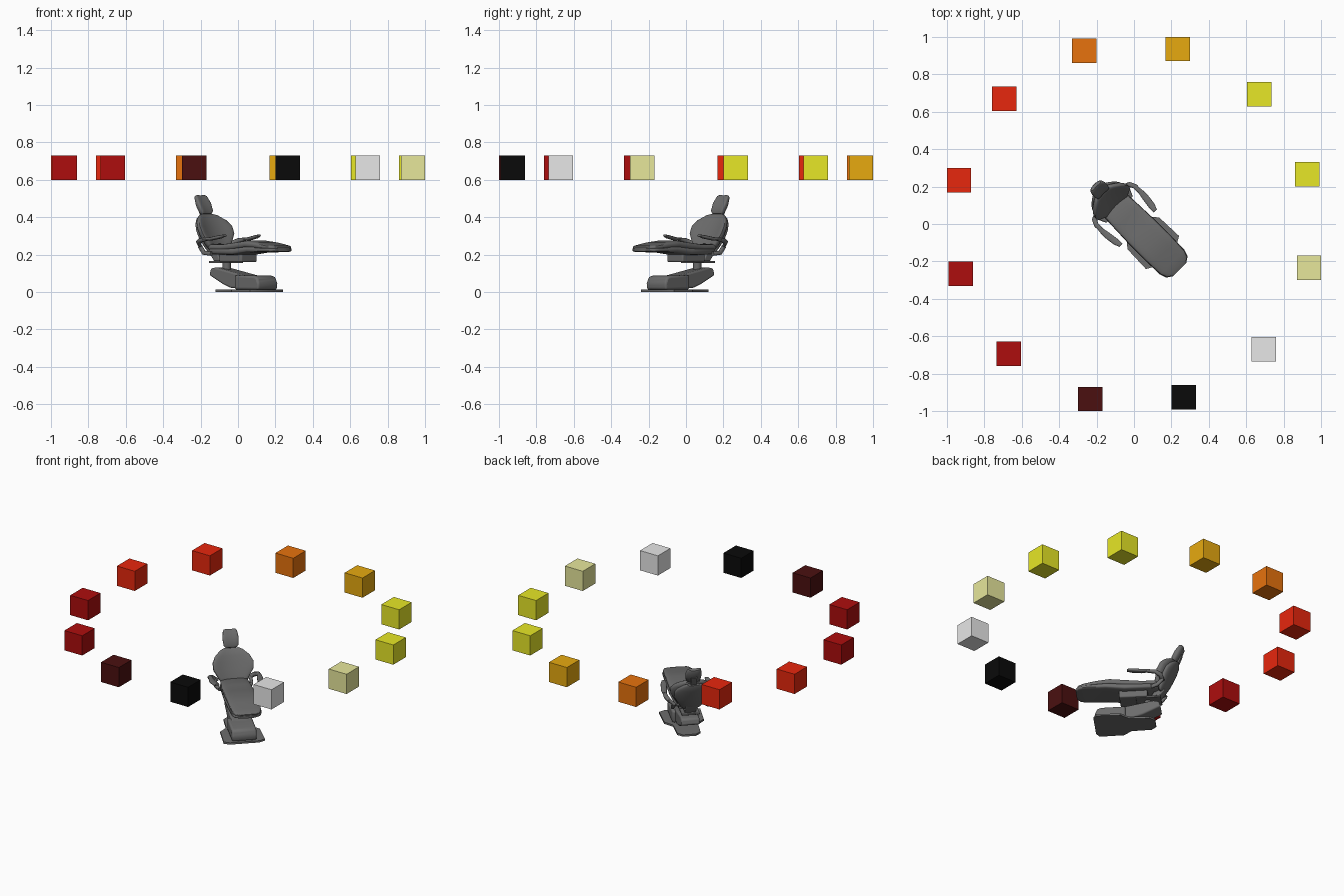
import bpy, bmesh, math
from mathutils import Matrix, Vector

if "Cube" in bpy.data.objects:
    bpy.data.objects.remove(bpy.data.objects["Cube"], do_unlink=True)

# The chair is built facing +x and then turned to face the front corner
TURN = Matrix.Rotation(math.radians(-45), 4, 'Z')


def material(name, r, g, b):
    m = bpy.data.materials.new(name)
    m.use_nodes = True
    m.diffuse_color = (r, g, b, 1)
    m.node_tree.nodes["Principled BSDF"].inputs["Base Color"].default_value = (r, g, b, 1)
    return m


GREY = material("chair_grey", 0.15, 0.15, 0.15)
YELLOW = material("yellow", 0.8, 0.8, 0.02)
RED = material("red", 0.8, 0.02, 0.004)
DARK_RED = material("dark_red", 0.42, 0.004, 0.004)
RING = [material("black", 0.003, 0.003, 0.003),
        material("light_grey", 0.8, 0.8, 0.8),
        material("pale_yellow", 0.8, 0.8, 0.33),
        YELLOW, YELLOW,
        material("amber", 0.8, 0.4, 0.005),
        material("orange", 0.8, 0.17, 0.004),
        RED, RED, DARK_RED, DARK_RED,
        material("maroon", 0.07, 0.005, 0.005)]


def finish(name, bm, mat, bevel=0.0, turn=True):
    bmesh.ops.recalc_face_normals(bm, faces=bm.faces)
    if turn:
        bm.transform(TURN)
    mesh = bpy.data.meshes.new(name)
    bm.to_mesh(mesh)
    bm.free()
    mesh.materials.append(mat)
    ob = bpy.data.objects.new(name, mesh)
    bpy.context.collection.objects.link(ob)
    if bevel:
        mod = ob.modifiers.new("soft_edges", 'BEVEL')
        mod.width, mod.segments = bevel, 3
    if turn:
        bpy.ops.object.select_all(action='DESELECT')
        ob.select_set(True)
        bpy.context.view_layer.objects.active = ob
        bpy.ops.object.shade_smooth_by_angle(angle=math.radians(40))
    return ob


def box(name, center, size, mat=GREY, bevel=0.0, turn=True):
    bm = bmesh.new()
    bmesh.ops.create_cube(bm, size=1)
    bm.transform(Matrix.Translation(center) @ Matrix.Diagonal((*size, 1)))
    return finish(name, bm, mat, bevel, turn)


def prism(name, points, low, high, upright=False, bevel=0.0):
    """Extrude an outline: along y when upright, otherwise along z."""
    bm = bmesh.new()
    rings = [[bm.verts.new((a, h, b) if upright else (a, b, h)) for a, b in points]
             for h in (low, high)]
    bm.faces.new(rings[0])
    bm.faces.new(rings[1])
    n = len(points)
    for i in range(n):
        j = (i + 1) % n
        bm.faces.new((rings[0][i], rings[0][j], rings[1][j], rings[1][i]))
    return finish(name, bm, GREY, bevel)


def cushion(name, stations, bow=0.0, side=0.0, power=0.45, count=28):
    """Loft rounded sections (x, z, half width, half thickness, y) along a side path."""
    bm, rings = bmesh.new(), []
    for k, (x, z, w, t, y) in enumerate(stations):
        a, b = stations[max(k - 1, 0)], stations[min(k + 1, len(stations) - 1)]
        d = Vector((b[0] - a[0], b[1] - a[1])).normalized()
        ring = []
        for i in range(count):
            ang = 2 * math.pi * i / count
            c, s = math.cos(ang), math.sin(ang)
            v = w * math.copysign(abs(c) ** power, c)
            h = t * math.copysign(abs(s) ** power, s) + bow * v * v
            ring.append(bm.verts.new((x - d.y * h, v + y * side, z + d.x * h)))
        rings.append(ring)
    for r, q in zip(rings, rings[1:]):
        for i in range(count):
            j = (i + 1) % count
            bm.faces.new((r[i], r[j], q[j], q[i]))
    bm.faces.new(rings[0])
    bm.faces.new(rings[-1])
    return finish(name, bm, GREY)


def post(name, x, y, low, high, radius):
    bm = bmesh.new()
    bmesh.ops.create_cone(bm, cap_ends=True, segments=20, radius1=radius, radius2=radius,
                          depth=high - low,
                          matrix=Matrix.Translation((x, y, (low + high) / 2)))
    return finish(name, bm, GREY)


# Ring of coloured cubes
for k, mat in enumerate(RING):
    a = math.radians(30 * k - 74)
    box(f"ring_cube_{k + 1}", (0.964 * math.cos(a), 0.964 * math.sin(a), 0.665),
        (0.13, 0.13, 0.13), mat, turn=False)

# Floor plate, wide at the front and narrow at the rear
half = [(0.235, 0.09), (0.216, 0.125), (0.07, 0.12), (0.02, 0.075), (-0.1, 0.07), (-0.13, 0.04)]
prism("floor_plate", half + [(x, -y) for x, y in reversed(half)], 0, 0.012)

# Base housing and sloping lift arm
prism("base_housing", [(0.045, 0.012), (0.225, 0.012), (0.23, 0.045), (0.215, 0.08),
                       (0.19, 0.087), (0.045, 0.09)], -0.075, 0.075, True, 0.012)
prism("lift_arm", [(-0.165, 0.09), (-0.155, 0.125), (-0.12, 0.132), (0.12, 0.085),
                   (0.12, 0.02), (0.0, 0.02), (-0.06, 0.04)], -0.056, 0.056, True, 0.01)

# Seat support
post("lift_post", -0.085, 0, 0.11, 0.17, 0.022)
box("support_plate", (-0.09, 0, 0.16), (0.15, 0.11, 0.012), bevel=0.003)
box("seat_carrier", (0.0, 0, 0.187), (0.17, 0.12, 0.055), bevel=0.008)

# Seat shell with upholstery on top
cushion("seat_shell", [(-0.15, 0.222, 0.07, 0.012, 0), (-0.13, 0.218, 0.088, 0.018, 0),
                       (0.05, 0.217, 0.095, 0.02, 0), (0.16, 0.228, 0.096, 0.018, 0),
                       (0.29, 0.226, 0.093, 0.013, 0), (0.325, 0.225, 0.08, 0.011, 0),
                       (0.345, 0.225, 0.05, 0.008, 0)])
cushion("seat_cushion", [(-0.155, 0.24, 0.065, 0.01, 0), (-0.14, 0.24, 0.083, 0.018, 0),
                         (-0.05, 0.238, 0.09, 0.018, 0), (0.05, 0.246, 0.093, 0.02, 0),
                         (0.14, 0.256, 0.094, 0.02, 0), (0.22, 0.25, 0.092, 0.017, 0),
                         (0.29, 0.241, 0.089, 0.013, 0), (0.325, 0.237, 0.076, 0.011, 0),
                         (0.342, 0.235, 0.048, 0.006, 0)])

# Wrapped backrest, with a hard shell behind
back = [(-0.242, 0.412, 0.045, 0.01, 0), (-0.237, 0.402, 0.068, 0.017, 0),
        (-0.222, 0.37, 0.105, 0.022, 0), (-0.205, 0.335, 0.124, 0.024, 0),
        (-0.185, 0.295, 0.122, 0.025, 0), (-0.163, 0.255, 0.095, 0.024, 0),
        (-0.145, 0.225, 0.075, 0.018, 0), (-0.14, 0.215, 0.06, 0.01, 0)]
cushion("backrest", back, bow=2.2, power=0.6)
cushion("backrest_shell", [(x - 0.022, z - 0.012, w * 0.85, t * 0.7, 0)
                           for x, z, w, t, _ in back], bow=2.2, power=0.6)
prism("back_bracket", [(-0.2, 0.27), (-0.175, 0.28), (-0.12, 0.2), (-0.1, 0.165),
                       (-0.15, 0.165), (-0.185, 0.21)], -0.035, 0.035, True, 0.006)

# Headrest and its stalk
cushion("headrest", [(-0.292, 0.513, 0.034, 0.009, 0), (-0.288, 0.505, 0.042, 0.015, 0),
                     (-0.268, 0.465, 0.049, 0.02, 0), (-0.246, 0.425, 0.044, 0.019, 0),
                     (-0.24, 0.414, 0.034, 0.01, 0)], bow=4, power=0.6)
cushion("headrest_stalk", [(-0.285, 0.46, 0.018, 0.006, 0), (-0.27, 0.42, 0.018, 0.006, 0),
                           (-0.245, 0.37, 0.018, 0.006, 0)])

# Armrests with curved supports on each side
for label, s in (("left", 1), ("right", -1)):
    cushion(label + "_armrest", [(-0.11, 0.284, 0.012, 0.007, 0.148),
                                 (-0.06, 0.284, 0.018, 0.009, 0.144),
                                 (0.0, 0.295, 0.018, 0.009, 0.136),
                                 (0.03, 0.302, 0.012, 0.006, 0.13)], side=s, power=0.7)
    cushion(label + "_arm_support", [(-0.18, 0.24, 0.014, 0.012, 0.1),
                                     (-0.17, 0.262, 0.014, 0.014, 0.13),
                                     (-0.14, 0.276, 0.013, 0.012, 0.146),
                                     (-0.09, 0.282, 0.012, 0.008, 0.146)], side=s, power=0.7)
    cushion(label + "_arm_link", [(-0.18, 0.245, 0.01, 0.012, 0.108),
                                  (-0.15, 0.21, 0.01, 0.012, 0.108),
                                  (-0.11, 0.205, 0.01, 0.012, 0.09)], side=s, power=0.7)
